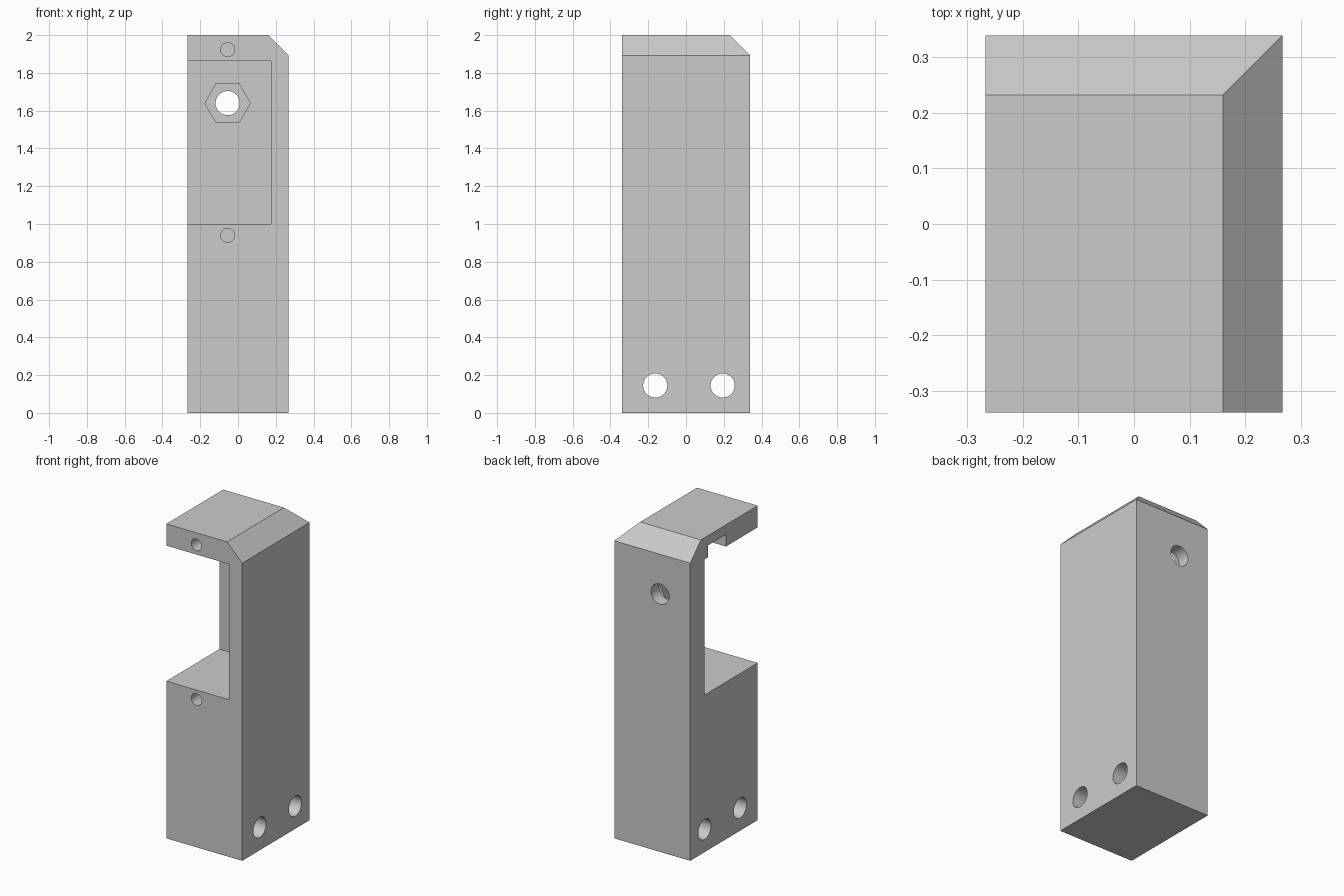
import bpy, bmesh, math
from mathutils import Vector, Matrix

if "Cube" in bpy.data.objects:
    bpy.data.objects.remove(bpy.data.objects["Cube"], do_unlink=True)

HX, HY, HEIGHT = 0.267, 0.339, 2.0
CHAMFER = 0.107
POCKET_X, POCKET_Y = 0.175, 0.194   # inner walls of the side pocket
BORE_X = -0.055                     # line of the front bores

grey = bpy.data.materials.new("plain grey")
grey.use_nodes = True
grey.diffuse_color = (0.6, 0.6, 0.6, 1)
grey.node_tree.nodes["Principled BSDF"].inputs["Base Color"].default_value = (0.6, 0.6, 0.6, 1)


def finish(bm, name):
    bmesh.ops.recalc_face_normals(bm, faces=bm.faces)
    mesh = bpy.data.meshes.new(name)
    bm.to_mesh(mesh)
    bm.free()
    mesh.materials.append(grey)
    obj = bpy.data.objects.new(name, mesh)
    bpy.context.collection.objects.link(obj)
    return obj


def box_bm(low, high):
    bm = bmesh.new()
    low, high = Vector(low), Vector(high)
    bmesh.ops.create_cube(bm, size=1, matrix=Matrix.Translation((low + high) / 2)
                          @ Matrix.Diagonal((*(high - low), 1)))
    return bm


def prism(name, start, end, radius, sides=48):
    """Cutter with a round or polygonal section running from start to end."""
    start, end = Vector(start), Vector(end)
    axis = end - start
    turn = Matrix.Rotation(math.pi / 2, 4, 'Y' if abs(axis.x) > abs(axis.y) else 'X')
    bm = bmesh.new()
    bmesh.ops.create_cone(bm, cap_ends=True, segments=sides, radius1=radius, radius2=radius,
                          depth=axis.length, matrix=Matrix.Translation((start + end) / 2) @ turn)
    # Put a corner of the hexagon on the x axis
    if sides == 6:
        centre = (start + end) / 2
        if max(abs(v.co.x - centre.x) for v in bm.verts) < radius * 0.95:
            bmesh.ops.rotate(bm, verts=bm.verts, cent=centre,
                             matrix=Matrix.Rotation(math.pi / 6, 3, 'Y'))
    return finish(bm, name)


# Main block, with the top edges sliced at 45 degrees on the left and back
bm = box_bm((-HX, -HY, 0), (HX, HY, HEIGHT))
for point, normal in (((HX - CHAMFER, 0, HEIGHT), (1, 0, 1)),
                      ((0, HY - CHAMFER, HEIGHT), (0, 1, 1))):
    cut = bmesh.ops.bisect_plane(bm, geom=bm.verts[:] + bm.edges[:] + bm.faces[:],
                                 plane_co=point, plane_no=Vector(normal).normalized(),
                                 clear_outer=True)
    rim = [e for e in cut["geom_cut"] if isinstance(e, bmesh.types.BMEdge)]
    bmesh.ops.contextual_create(bm, geom=rim)
block = finish(bm, "mount_block")

# Pocket open to the front and right, and a channel in its roof
cutters = [
    finish(box_bm((-0.5, -0.6, 1.0), (POCKET_X, POCKET_Y, 1.862)), "pocket_cutter"),
    finish(box_bm((-0.5, -0.02, 1.8), (POCKET_X, 0.16, 1.938)), "channel_cutter"),
]

# Bolt hole through the back wall with a hexagonal nut recess
cutters.append(prism("bolt_cutter", (BORE_X, 0.1, 1.64), (BORE_X, 0.5, 1.64), 0.064))
cutters.append(prism("nut_cutter", (BORE_X, 0.1, 1.64), (BORE_X, POCKET_Y + 0.065, 1.64), 0.12, 6))

# Small blind screw holes above and below the pocket
for z in (1.923, 0.94):
    cutters.append(prism("screw_cutter", (BORE_X, -0.5, z), (BORE_X, -0.04, z), 0.037, 32))

# Two mounting holes across the foot
for y in (-0.163, 0.194):
    cutters.append(prism("foot_cutter", (-0.5, y, 0.145), (0.5, y, 0.145), 0.064))

for cutter in cutters:
    cutter.hide_render = True
    mod = block.modifiers.new(cutter.name, 'BOOLEAN')
    mod.operation = 'DIFFERENCE'
    mod.solver = 'EXACT'
    mod.object = cutter

# Bake the cuts and drop the cutters
bpy.context.view_layer.update()
graph = bpy.context.evaluated_depsgraph_get()
result = bpy.data.meshes.new_from_object(block.evaluated_get(graph))
block.modifiers.clear()
block.data = result
for cutter in cutters:
    bpy.data.objects.remove(cutter, do_unlink=True)

# Smooth bores, crisp edges
bpy.ops.object.select_all(action='DESELECT')
block.select_set(True)
bpy.context.view_layer.objects.active = block
bpy.ops.object.shade_smooth_by_angle(angle=math.radians(30))
